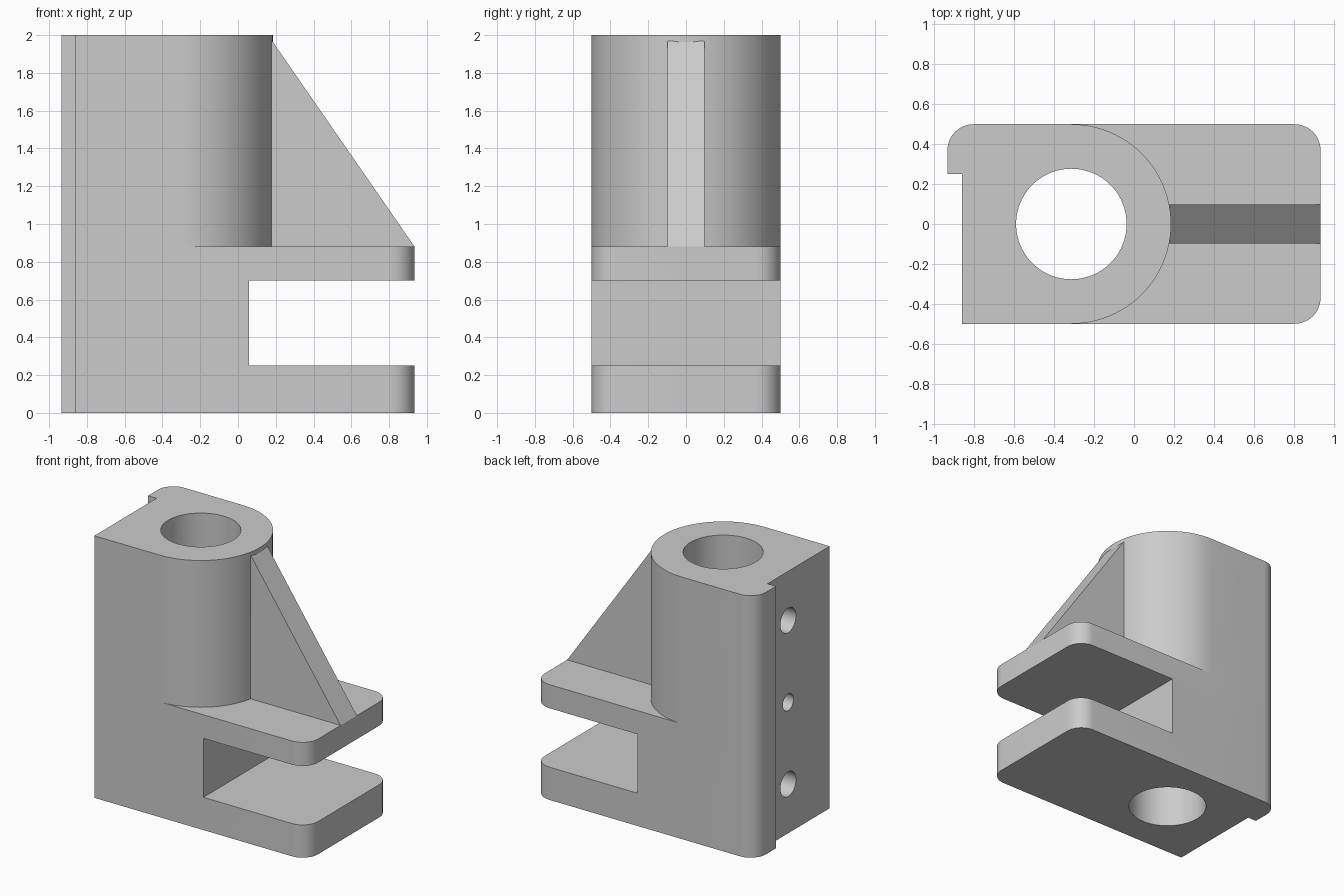
import bpy, bmesh, math
from mathutils import Matrix, Vector

cube = bpy.data.objects.get("Cube")
if cube:
    bpy.data.objects.remove(cube, do_unlink=True)

grey = bpy.data.materials.new("plain grey")
grey.use_nodes = True
colour = (0.6, 0.6, 0.6, 1)
grey.diffuse_color = colour
grey.node_tree.nodes["Principled BSDF"].inputs["Base Color"].default_value = colour

LEFT, STEP, RIGHT = -0.935, -0.863, 0.935
HALF = 0.5
BORE_X, BORE_R = -0.314, 0.277
SHELF = 0.88
FILLET = 0.13


def arc(cx, cy, r, start, end, steps):
    """Points along an arc, angles in degrees."""
    angles = [math.radians(start + (end - start) * i / steps) for i in range(steps + 1)]
    return [(cx + r * math.cos(a), cy + r * math.sin(a)) for a in angles]


def finish(name, bm):
    bmesh.ops.recalc_face_normals(bm, faces=bm.faces)
    mesh = bpy.data.meshes.new(name)
    bm.to_mesh(mesh)
    bm.free()
    mesh.materials.append(grey)
    obj = bpy.data.objects.new(name, mesh)
    bpy.context.collection.objects.link(obj)
    return obj


def prism(name, points, low, high, axis="z"):
    """Extrude an outline along z, or an x-z outline along y."""
    place = (lambda u, v: (u, v, low)) if axis == "z" else (lambda u, v: (u, low, v))
    shift = Vector((0, 0, high - low)) if axis == "z" else Vector((0, high - low, 0))
    bm = bmesh.new()
    face = bm.faces.new([bm.verts.new(place(u, v)) for u, v in points])
    new = bmesh.ops.extrude_face_region(bm, geom=[face])["geom"]
    bmesh.ops.translate(bm, vec=shift, verts=[g for g in new if isinstance(g, bmesh.types.BMVert)])
    return finish(name, bm)


def rod(name, radius, length, centre, turn=0, sides=64):
    bm = bmesh.new()
    matrix = Matrix.Translation(centre) @ Matrix.Rotation(turn, 4, "Y")
    bmesh.ops.create_cone(bm, cap_ends=True, segments=sides, radius1=radius,
                          radius2=radius, depth=length, matrix=matrix)
    return finish(name, bm)


def combine(target, tool, operation):
    mod = target.modifiers.new(operation, "BOOLEAN")
    mod.operation, mod.solver, mod.object = operation, "EXACT", tool
    bpy.context.view_layer.objects.active = target
    bpy.ops.object.modifier_apply(modifier=mod.name)
    bpy.data.objects.remove(tool, do_unlink=True)


# Back edge with rounded corner and stepped lip, shared by both outlines
lip = arc(LEFT + FILLET, HALF - FILLET, FILLET, 90, 180, 12)
lip += [(LEFT, 0.25), (STEP, 0.25), (STEP, -HALF)]

# Tall round-nosed column
column = prism("bracket_body", arc(BORE_X, 0, HALF, -90, 90, 48) + lip, 0, 2)

# Lower block with rounded outer corners
corner_x, corner_y = RIGHT - FILLET, HALF - FILLET
block_outline = (arc(corner_x, -corner_y, FILLET, -90, 0, 12)
                 + arc(corner_x, corner_y, FILLET, 0, 90, 12) + lip)
combine(column, prism("fork_block", block_outline, 0, SHELF), "UNION")

# Sloping stiffening rib
rib_outline = [(0.1, 0.8), (RIGHT, 0.8), (RIGHT, SHELF), (0.18, 1.97), (0.1, 1.97)]
combine(column, prism("rib", rib_outline, -0.098, 0.098, "y"), "UNION")

# Slot between the two fork plates
slot_outline = [(0.058, 0.25), (1.2, 0.25), (1.2, 0.7), (0.058, 0.7)]
combine(column, prism("slot_cutter", slot_outline, -1, 1, "y"), "DIFFERENCE")

# Vertical bore
combine(column, rod("bore_cutter", BORE_R, 3, (BORE_X, 0, 1), sides=96), "DIFFERENCE")

# Three side holes running into the bore
for height, radius in ((0.375, 0.094), (1.0, 0.064), (1.625, 0.094)):
    hole = rod("hole_cutter", radius, 0.7, (-0.75, 0, height), math.pi / 2, 40)
    combine(column, hole, "DIFFERENCE")

# Smooth the curved walls and keep the edges sharp
bpy.ops.object.select_all(action="DESELECT")
column.select_set(True)
bpy.context.view_layer.objects.active = column
bpy.ops.object.shade_smooth_by_angle(angle=math.radians(25))
